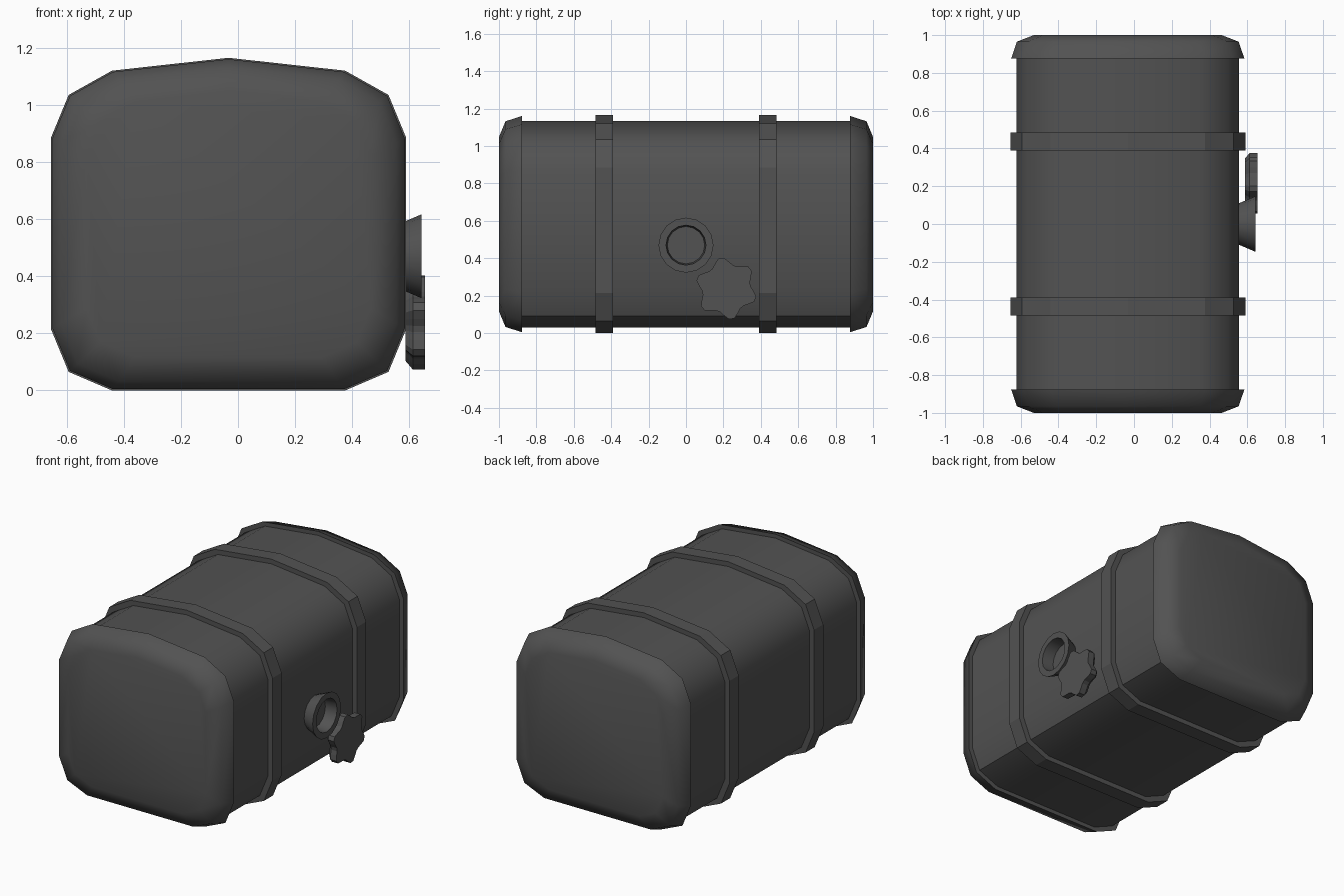
import bpy, bmesh
from math import cos, sin, radians, tau
from mathutils import Vector

cube = bpy.data.objects.get("Cube")
if cube:
    bpy.data.objects.remove(cube)

# Dark grey paint for every part
paint = bpy.data.materials.new("dark_grey_paint")
paint.use_nodes = True
GREY = (0.085, 0.085, 0.085, 1)
paint.diffuse_color = GREY
paint.node_tree.nodes["Principled BSDF"].inputs["Base Color"].default_value = GREY

# Cross-section of the tank: half outline from crown to base, then mirrored
CENTRE = Vector((-0.033, 0.58))
HALF = [(0.408, 1.12), (0.56, 1.035), (0.622, 0.885),
        (0.622, 0.215), (0.56, 0.065), (0.408, 0)]
OUTLINE = [(0, 1.165)] + HALF + [(-x, z) for x, z in reversed(HALF)]


def section(y, scale):
    """The tank outline at depth y, scaled about its centre."""
    return [(CENTRE.x + x * scale, y, CENTRE.y + (z - CENTRE.y) * scale)
            for x, z in OUTLINE]


def ring(x, y, z, radii, turn=0):
    """A loop facing +x, with one radius for each corner."""
    n = len(radii)
    return [(x, y + r * cos(tau * i / n + turn), z + r * sin(tau * i / n + turn))
            for i, r in enumerate(radii)]


def loft(name, loops, closed=False, smooth=None):
    """Skin a row of loops; either cap the ends or join last to first."""
    bm = bmesh.new()
    rows = [[bm.verts.new(p) for p in loop] for loop in loops]
    n = len(rows[0])
    pairs = list(zip(rows, rows[1:]))
    if closed:
        pairs.append((rows[-1], rows[0]))
    else:
        bm.faces.new(rows[0])
        bm.faces.new(rows[-1])
    for a, b in pairs:
        for i in range(n):
            j = (i + 1) % n
            bm.faces.new((a[i], a[j], b[j], b[i]))
    bmesh.ops.recalc_face_normals(bm, faces=bm.faces)
    mesh = bpy.data.meshes.new(name)
    bm.to_mesh(mesh)
    bm.free()
    mesh.materials.append(paint)
    obj = bpy.data.objects.new(name, mesh)
    bpy.context.collection.objects.link(obj)
    if smooth:
        bpy.ops.object.select_all(action='DESELECT')
        obj.select_set(True)
        bpy.context.view_layer.objects.active = obj
        bpy.ops.object.shade_smooth_by_angle(angle=radians(smooth))
    return obj


# Tank shell
BODY = 0.947
loft("tank_body", [section(-0.9, BODY), section(0.9, BODY)], smooth=40)

# Rounded end covers and raised straps, front and back
for side, label in ((-1, "front"), (1, "back")):
    loft(label + "_end_cover",
         [section(side * y, s) for y, s in
          ((0.877, 0.93), (0.877, 0.992), (0.965, 0.944), (1.0, 0.8))],
         smooth=60)
    loft(label + "_strap",
         [section(side * y, s) for y, s in
          ((0.39, 0.93), (0.39, 1), (0.485, 1), (0.485, 0.93))],
         closed=True)

# Flared filler neck with an open mouth
SIDES = 16
loft("filler_neck",
     [ring(x, 0, 0.47, [r] * SIDES) for x, r in
      ((0.54, 0.103), (0.643, 0.147), (0.643, 0.107), (0.563, 0.1))],
     smooth=40)

# Six-lobed filler lid hanging beside the neck, chamfered on its inner side
LOBE = [0.145, 0.165, 0.165, 0.145, 0.13, 0.13]
front = LOBE * 6
back = [r * 0.82 for r in front]
loft("filler_lid",
     [ring(x, 0.216, 0.238, radii, radians(-35)) for x, radii in
      ((0.587, back), (0.612, front), (0.655, front))])
